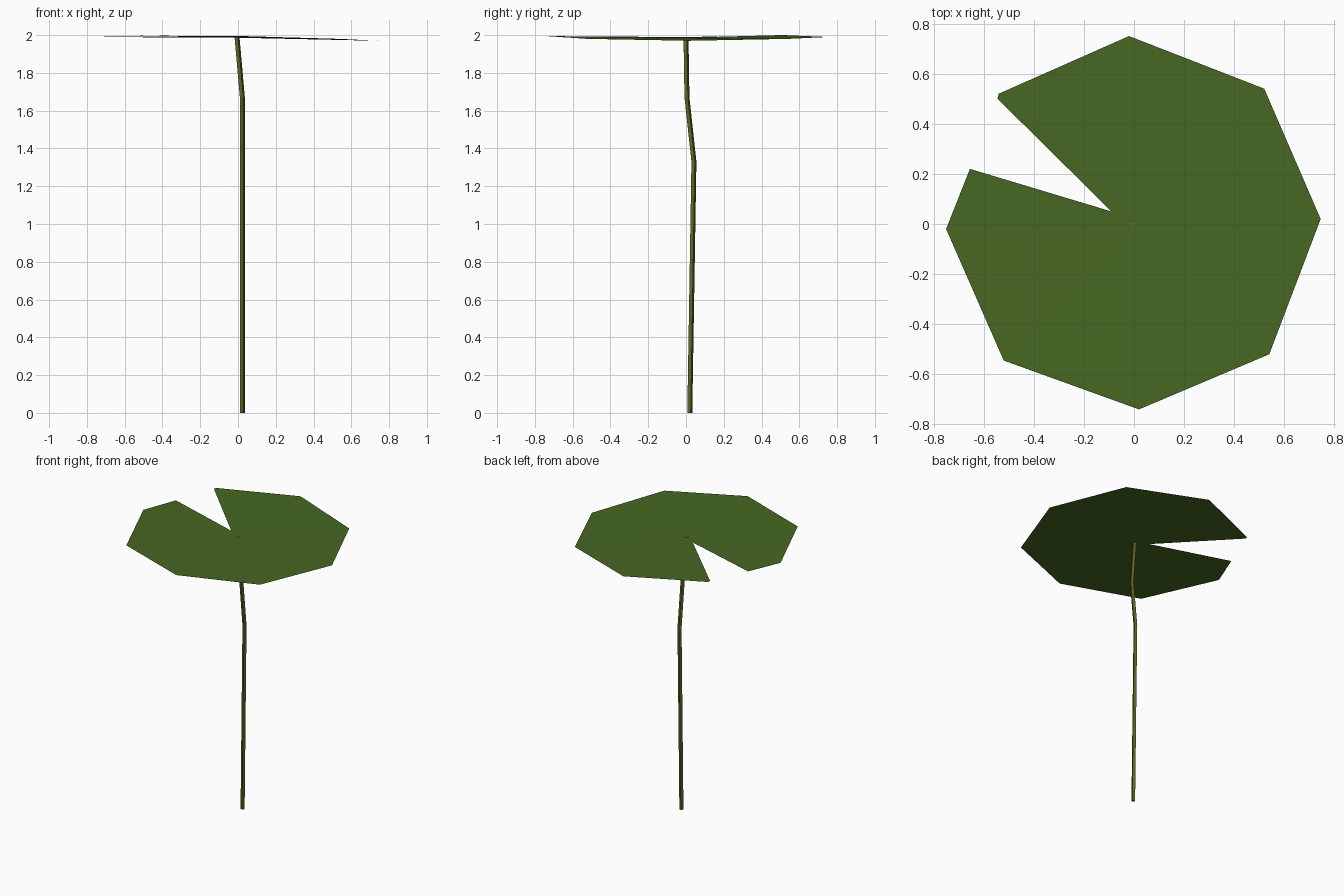
import bpy, bmesh, math
from mathutils import Vector

if "Cube" in bpy.data.objects:
    bpy.data.objects.remove(bpy.data.objects["Cube"])

def material(name, col):
    m = bpy.data.materials.new(name)
    m.diffuse_color = (*col, 1)
    m.use_nodes = True
    m.node_tree.nodes["Principled BSDF"].inputs["Base Color"].default_value = m.diffuse_color
    return m

def make(name, bm, mat):
    bmesh.ops.recalc_face_normals(bm, faces=bm.faces[:])
    me = bpy.data.meshes.new(name)
    bm.to_mesh(me)
    bm.free()
    me.materials.append(mat)
    ob = bpy.data.objects.new(name, me)
    bpy.context.collection.objects.link(ob)
    return ob

leaf_green = material("leaf green", (0.062, 0.137, 0.016))
stem_olive = material("stem olive", (0.13, 0.13, 0.018))

# Lily pad: fan of flat triangles around the stem top, with a notch
rim = [(-.545, .50, 2.0), (-.54, .52, 2.0), (-.02, .75, 1.99), (.52, .54, 1.98),
       (.745, .02, 1.97), (.54, -.52, 1.98), (.02, -.74, 1.995),
       (-.52, -.545, 1.993), (-.75, -.02, 1.99), (-.655, .22, 1.993), (-.09, .05, 1.988)]
bm = bmesh.new()
hub = bm.verts.new((0, 0, 1.986))
vs = [bm.verts.new(p) for p in rim]
for i, v in enumerate(vs):
    bm.faces.new((hub, vs[(i + 1) % len(vs)], v))
pad = make("lily_pad", bm, leaf_green)
if pad.data.polygons[2].normal.z < 0:
    pad.data.flip_normals()

# Stem: four-sided tube along a slightly bent path
path = [(.023, .02, 0), (.023, .042, 1.33), (.023, .005, 1.67), (-.005, 0, 1.988)]
bm = bmesh.new()
rings = []
for p in path:
    rings.append([bm.verts.new(Vector(p) + Vector((.014 * math.cos(a), .014 * math.sin(a), 0)))
                  for a in (math.radians(20 + 90 * k) for k in range(4))])
for a, b in zip(rings, rings[1:]):
    for k in range(4):
        bm.faces.new((a[k], a[(k + 1) % 4], b[(k + 1) % 4], b[k]))
bm.faces.new(rings[0])
bm.faces.new(rings[-1])
make("stem", bm, stem_olive)
